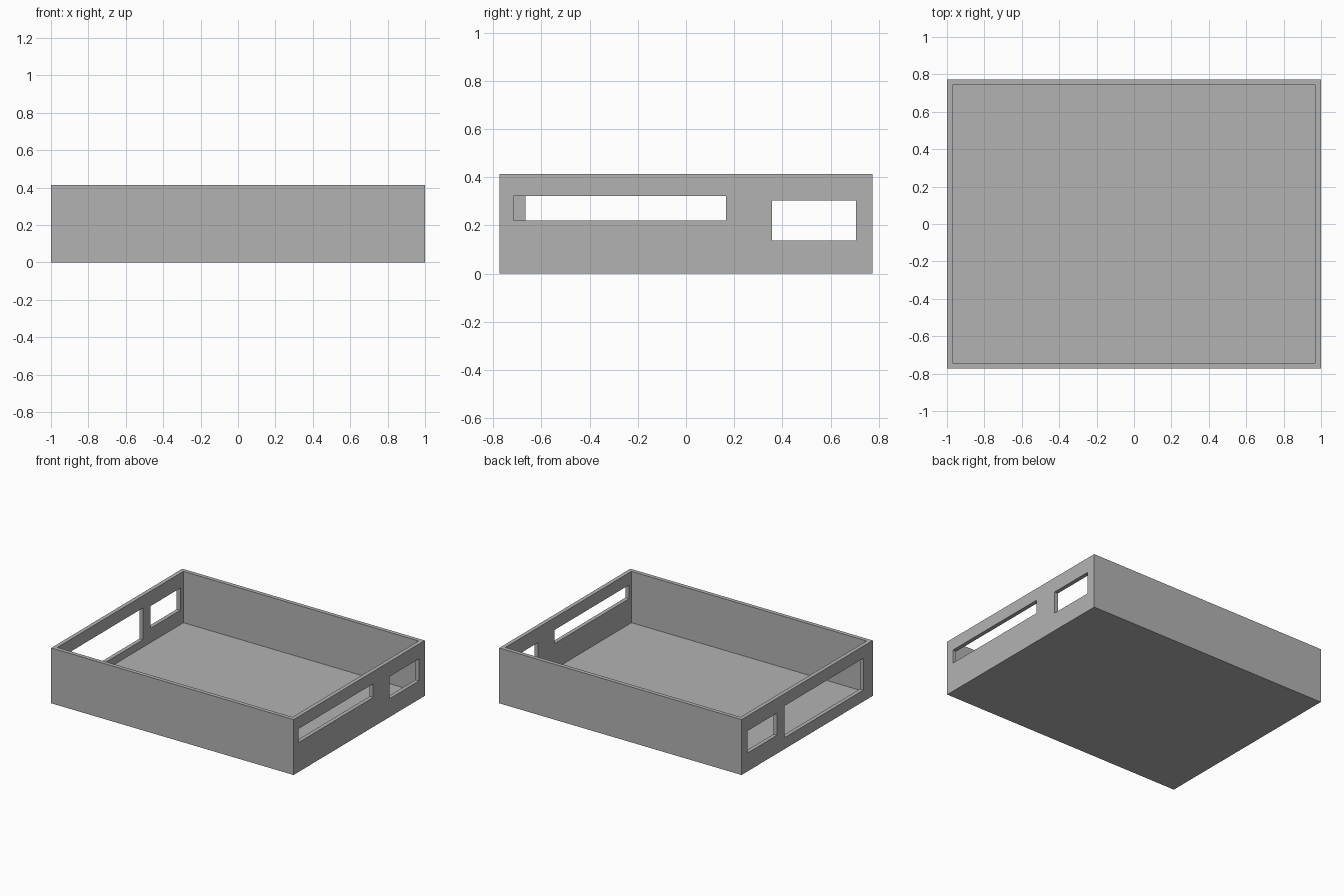
import bpy

old = bpy.data.objects.get("Cube")
if old:
    bpy.data.objects.remove(old, do_unlink=True)

HALF_X, HALF_Y, HEIGHT = 1.0, 0.773, 0.413
WALL = 0.03

grey = bpy.data.materials.new("plain grey")
grey.use_nodes = True
GREY = (0.45, 0.45, 0.45, 1)
grey.diffuse_color = GREY
grey.node_tree.nodes["Principled BSDF"].inputs["Base Color"].default_value = GREY


def box(name, x, y, z):
    """Box spanning the given (low, high) ranges."""
    spans = (x, y, z)
    bpy.ops.mesh.primitive_cube_add(size=1, location=[sum(s) / 2 for s in spans])
    ob = bpy.context.object
    ob.name = name
    ob.scale = [s[1] - s[0] for s in spans]
    bpy.ops.object.transform_apply(location=True, rotation=False, scale=True)
    ob.data.materials.append(grey)
    return ob


def cut(target, cutter):
    """Subtract the cutter from the target, then discard it."""
    cutter.hide_render = True
    mod = target.modifiers.new("cut", "BOOLEAN")
    mod.operation = "DIFFERENCE"
    mod.solver = "EXACT"
    mod.object = cutter
    bpy.context.view_layer.objects.active = target
    bpy.ops.object.modifier_apply(modifier=mod.name)
    bpy.data.objects.remove(cutter, do_unlink=True)


# Open tray: solid block with its interior removed
tray = box("tray", (-HALF_X, HALF_X), (-HALF_Y, HALF_Y), (0, HEIGHT))
cut(tray, box("interior", (WALL - HALF_X, HALF_X - WALL),
              (WALL - HALF_Y, HALF_Y - WALL), (WALL, HEIGHT + 0.2)))

# Openings in the side walls: side, y range, z range
openings = {
    "left_slot": (1, (-0.715, 0.165), (0.22, 0.322)),
    "left_window": (1, (0.357, 0.705), (0.137, 0.302)),
    "right_opening": (-1, (-0.665, 0.265), (0.085, 0.322)),
    "right_window": (-1, (0.357, 0.705), (0.137, 0.302)),
}
for name, (side, y, z) in openings.items():
    x = sorted((side * (HALF_X - 0.1), side * (HALF_X + 0.1)))
    cut(tray, box(name, x, y, z))

# One colour throughout
tray.data.materials.clear()
tray.data.materials.append(grey)
for face in tray.data.polygons:
    face.material_index = 0
